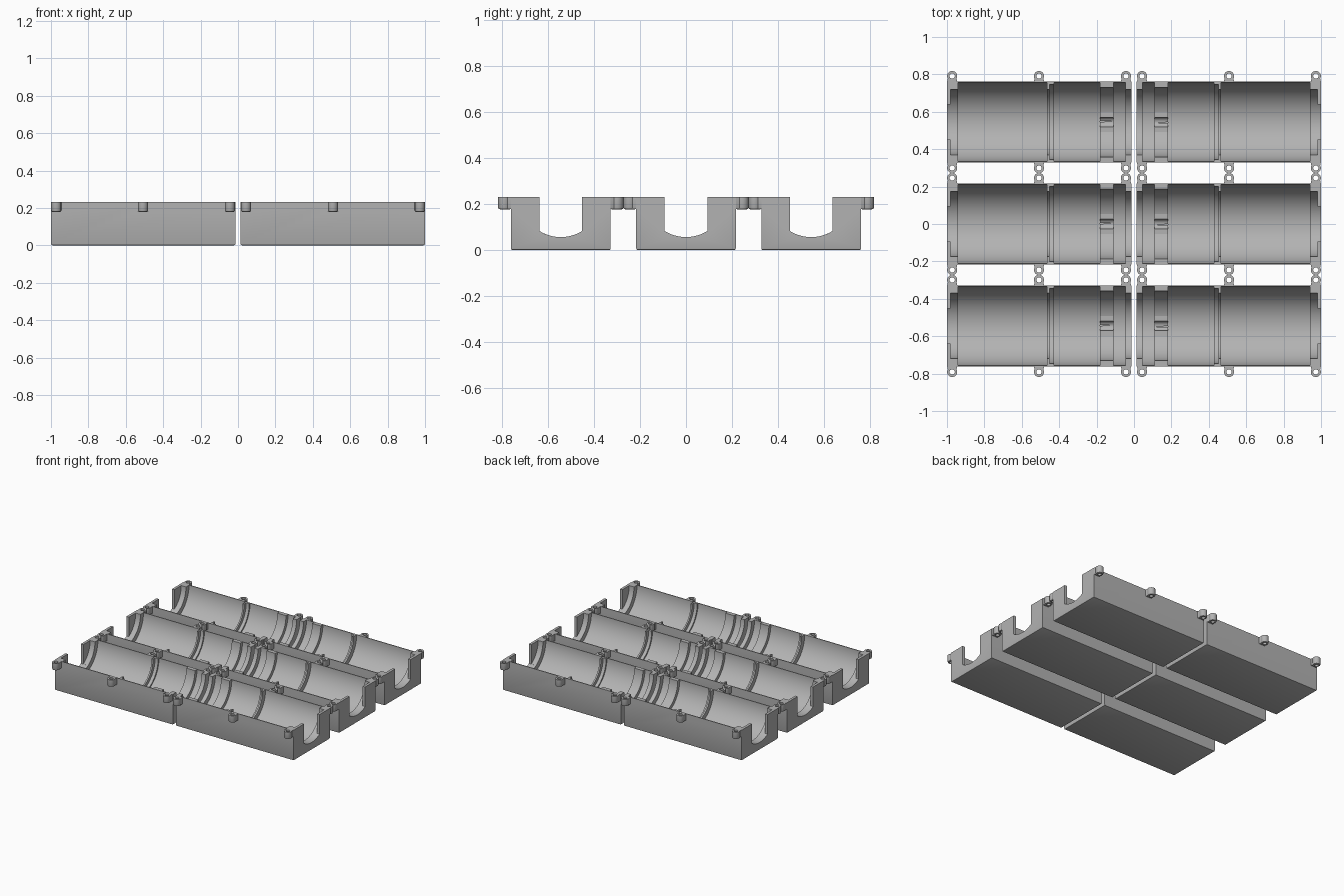
import bpy, bmesh, math
from mathutils import Matrix, Vector

if "Cube" in bpy.data.objects:
    bpy.data.objects.remove(bpy.data.objects["Cube"])

X0, X1 = 0.013, 1.0        # inner and outer end of a tray
HALF, TOP = 0.217, 0.232   # half width and height
ROW = 0.545                # spacing of the rows

grey = bpy.data.materials.new("plain_grey")
grey.use_nodes = True
colour = (0.45, 0.45, 0.45, 1)
grey.diffuse_color = colour
grey.node_tree.nodes["Principled BSDF"].inputs["Base Color"].default_value = colour


def make_object(name, bm):
    bmesh.ops.recalc_face_normals(bm, faces=bm.faces)
    mesh = bpy.data.meshes.new(name)
    bm.to_mesh(mesh)
    bm.free()
    mesh.materials.append(grey)
    obj = bpy.data.objects.new(name, mesh)
    bpy.context.collection.objects.link(obj)
    return obj


def box(name, lo, hi, chamfer=0):
    bm = bmesh.new()
    lo, hi = Vector(lo), Vector(hi)
    bmesh.ops.create_cube(bm, size=1, matrix=Matrix.Translation((lo + hi) / 2)
                          @ Matrix.Diagonal((*(hi - lo), 1)))
    if chamfer:
        edges = [e for e in bm.edges if all(v.co.z < lo.z + 0.001 for v in e.verts)]
        bmesh.ops.bevel(bm, geom=edges, offset=chamfer, segments=2, profile=0.5, affect='EDGES')
    return make_object(name, bm)


def prism(name, outline, direction, chamfer=0):
    bm = bmesh.new()
    base = bm.faces.new([bm.verts.new(p) for p in outline])
    rim = list(base.edges)
    bmesh.ops.extrude_face_region(bm, geom=[base])
    moved = [v for v in bm.verts if v not in base.verts]
    bmesh.ops.translate(bm, verts=moved, vec=direction)
    if chamfer:
        bmesh.ops.bevel(bm, geom=rim, offset=chamfer, segments=2, profile=0.5, affect='EDGES')
    return make_object(name, bm)


def arc(radius, start, end, count):
    angles = [math.radians(start + (end - start) * i / count) for i in range(count + 1)]
    return [(radius * math.cos(a), radius * math.sin(a)) for a in angles]


def bore(name, profile, axis_z, sides):
    # Stepped round cutter along x
    bm = bmesh.new()
    rings = [[bm.verts.new((x, y, axis_z + z)) for y, z in arc(r, 0, 360, sides)[:-1]]
             for x, r in profile]
    for a, b in zip(rings, rings[1:]):
        for i in range(sides):
            j = (i + 1) % sides
            bm.faces.new((a[i], a[j], b[j], b[i]))
    bm.faces.new(rings[0])
    bm.faces.new(rings[-1])
    return make_object(name, bm)


helpers = []


def combine(target, tool, operation):
    mod = target.modifiers.new(tool.name, 'BOOLEAN')
    mod.object, mod.operation, mod.solver = tool, operation, 'EXACT'
    tool.hide_render = True
    helpers.append(tool)


# Tray block with its stepped round channel
tray = box("tray", (X0, -HALF, 0), (X1, HALF, TOP), chamfer=0.008)
sections = [(-0.05, 0.045, 0.175), (0.045, 0.11, 0.211), (0.11, 0.182, 0.186),
            (0.182, 0.428, 0.211), (0.428, 0.453, 0.2), (0.453, 0.465, 0.175),
            (0.465, 0.94, 0.211), (0.94, 0.98, 0.175)]
profile = [(x, r) for a, b, r in sections for x in (a, b)]
combine(tray, bore("channel_cutter", profile, TOP, 96), 'DIFFERENCE')

# Narrow slot in the outer end wall, with a curved floor
edge = math.degrees(math.acos(0.093 / 0.175))
slot = [(0.96, y, TOP + z) for y, z in arc(0.175, 360 - edge, 180 + edge, 16)]
slot = [(0.96, 0.093, TOP + 0.1)] + slot + [(0.96, -0.093, TOP + 0.1)]
combine(tray, prism("slot_cutter", slot, (0.1, 0, 0)), 'DIFFERENCE')

# Pad with a small round groove on the support ring
combine(tray, box("ring_pad", (0.11, -0.054, 0.03), (0.182, 0.054, 0.055)), 'UNION')
combine(tray, bore("groove_cutter", [(0.11, 0.026), (0.182, 0.026)], 0.058, 32), 'DIFFERENCE')

# Screw lugs along both long sides
for x in (0.043, 0.508, 0.972):
    for side in (-1, 1):
        cy = HALF + 0.029
        lug = [(0.028, HALF - 0.003)] + [(dx, cy + dy) for dx, dy in arc(0.027, -30, 210, 20)]
        lug.append((-0.028, HALF - 0.003))
        outline = [(x + dx, side * y, 0.178) for dx, y in lug]
        combine(tray, prism("lug", outline, (0, 0, TOP - 0.178), chamfer=0.008), 'UNION')
        hole = [(x + dx, side * cy + dy, 0.1) for dx, dy in arc(0.014, 0, 360, 20)[:-1]]
        combine(tray, prism("hole_cutter", hole, (0, 0, 0.2)), 'DIFFERENCE')

# Bake the finished tray, then discard the helpers
bpy.context.view_layer.update()
graph = bpy.context.evaluated_depsgraph_get()
mesh = bpy.data.meshes.new_from_object(tray.evaluated_get(graph))
for obj in helpers + [tray]:
    bpy.data.objects.remove(obj)

# Six trays in two columns of three; one column is turned half round
for side, turn in (("left", 0), ("right", math.pi)):
    for i, row in enumerate(("front", "middle", "back")):
        obj = bpy.data.objects.new(f"{row}_{side}_tray", mesh.copy())
        bpy.context.collection.objects.link(obj)
        obj.location.y = (i - 1) * ROW
        obj.rotation_euler.z = turn
        bpy.ops.object.select_all(action='DESELECT')
        obj.select_set(True)
        bpy.context.view_layer.objects.active = obj
        bpy.ops.object.shade_smooth_by_angle(angle=math.radians(30))
